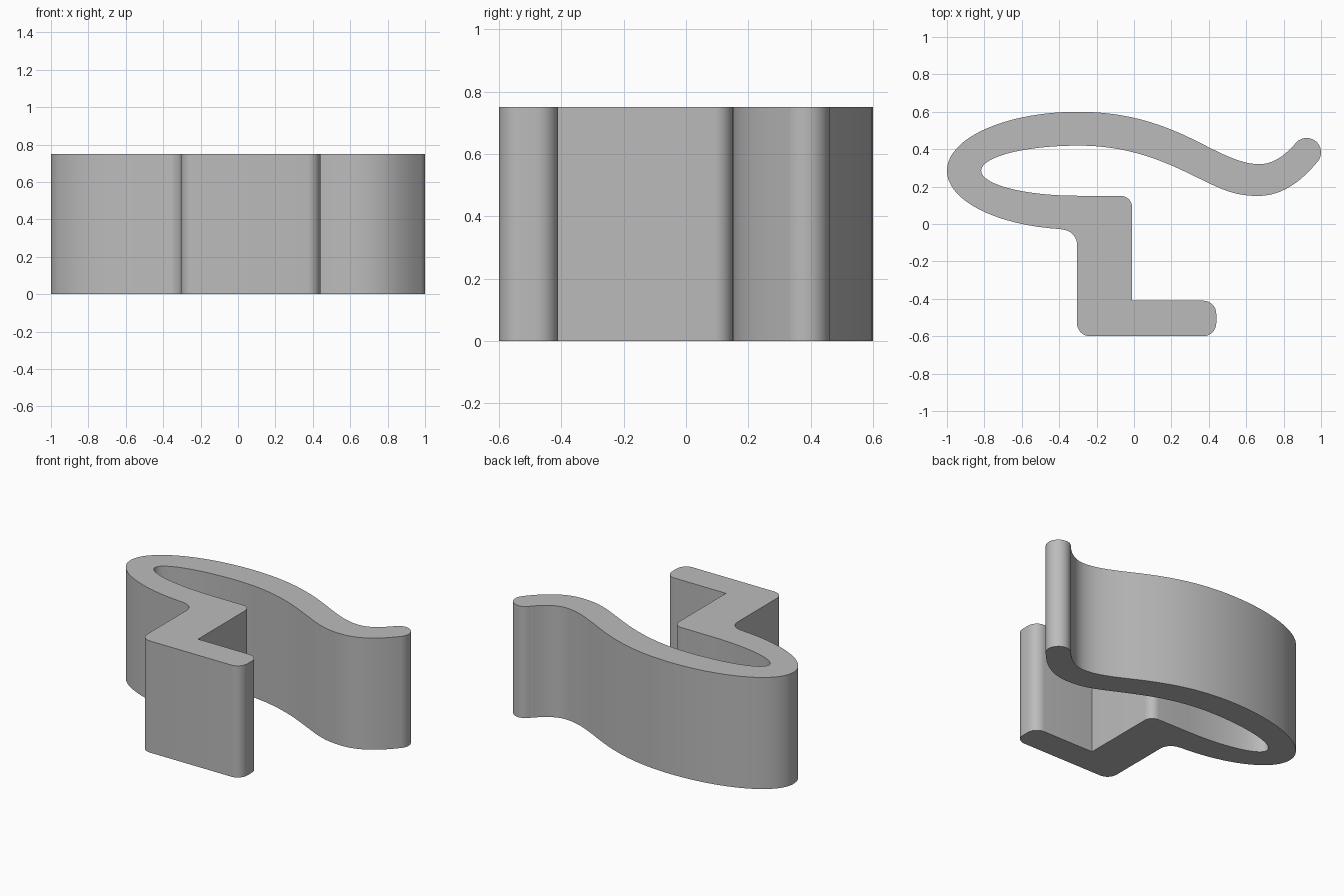
import bpy, bmesh, math
from mathutils import Vector

if "Cube" in bpy.data.objects:
    bpy.data.objects.remove(bpy.data.objects["Cube"])

HEIGHT = 0.75
outline = []


def add(x, y):
    p = Vector((x, y, 0))
    if not outline or (p - outline[-1]).length > 1e-4:
        outline.append(p)


def arc(cx, cy, rx, ry, a0, a1, n):
    for i in range(n + 1):
        a = math.radians(a0 + (a1 - a0) * i / n)
        add(cx + rx * math.cos(a), cy + ry * math.sin(a))


def bezier(p0, p1, p2, p3, n=16):
    for i in range(n + 1):
        t = i / n
        s = 1 - t
        w = (s ** 3, 3 * s * s * t, 3 * s * t * t, t ** 3)
        add(*(sum(k * p[j] for k, p in zip(w, (p0, p1, p2, p3))) for j in (0, 1)))


# Foot with rounded corners, and the upright
arc(-0.235, -0.53, 0.07, 0.07, 180, 270, 8)
arc(0.37, -0.53, 0.07, 0.07, 270, 360, 8)
arc(0.37, -0.48, 0.07, 0.07, 0, 90, 8)
add(-0.01, -0.41)
arc(-0.07, 0.09, 0.06, 0.06, 0, 90, 8)
# Inside of the loop and the spring arm
arc(-0.30, 0.285, 0.517, 0.134, 270, 90, 48)
bezier((-0.30, 0.419), (-0.05, 0.42), (0.13, 0.35), (0.30, 0.267))
bezier((0.30, 0.267), (0.44, 0.20), (0.52, 0.15), (0.66, 0.15))
bezier((0.66, 0.15), (0.80, 0.15), (0.90, 0.235), (0.983, 0.335))
# Rounded tip
arc(0.923, 0.383, 0.077, 0.077, -39, 146, 16)
# Outside of the spring arm and the loop
bezier((0.859, 0.426), (0.80, 0.36), (0.74, 0.32), (0.67, 0.32))
bezier((0.67, 0.32), (0.59, 0.32), (0.51, 0.355), (0.40, 0.41))
bezier((0.40, 0.41), (0.20, 0.515), (0.0, 0.60), (-0.30, 0.60))
arc(-0.30, 0.285, 0.70, 0.315, 90, 262, 48)
# Fillet into the upright
arc(-0.385, -0.11, 0.08, 0.08, 80, 0, 8)

# Extrude the profile into the clip
bm = bmesh.new()
face = bm.faces.new([bm.verts.new(p) for p in outline])
result = bmesh.ops.extrude_face_region(bm, geom=[face])
top = [g for g in result["geom"] if isinstance(g, bmesh.types.BMVert)]
bmesh.ops.translate(bm, vec=(0, 0, HEIGHT), verts=top)
bmesh.ops.recalc_face_normals(bm, faces=bm.faces)
mesh = bpy.data.meshes.new("spring_clip")
bm.to_mesh(mesh)
bm.free()

clip = bpy.data.objects.new("spring_clip", mesh)
bpy.context.collection.objects.link(clip)
grey = bpy.data.materials.new("plain grey")
grey.diffuse_color = (0.5, 0.5, 0.5, 1)
grey.use_nodes = True
grey.node_tree.nodes["Principled BSDF"].inputs["Base Color"].default_value = grey.diffuse_color
mesh.materials.append(grey)

bpy.context.view_layer.objects.active = clip
clip.select_set(True)
bpy.ops.object.shade_smooth_by_angle(angle=math.radians(30))
